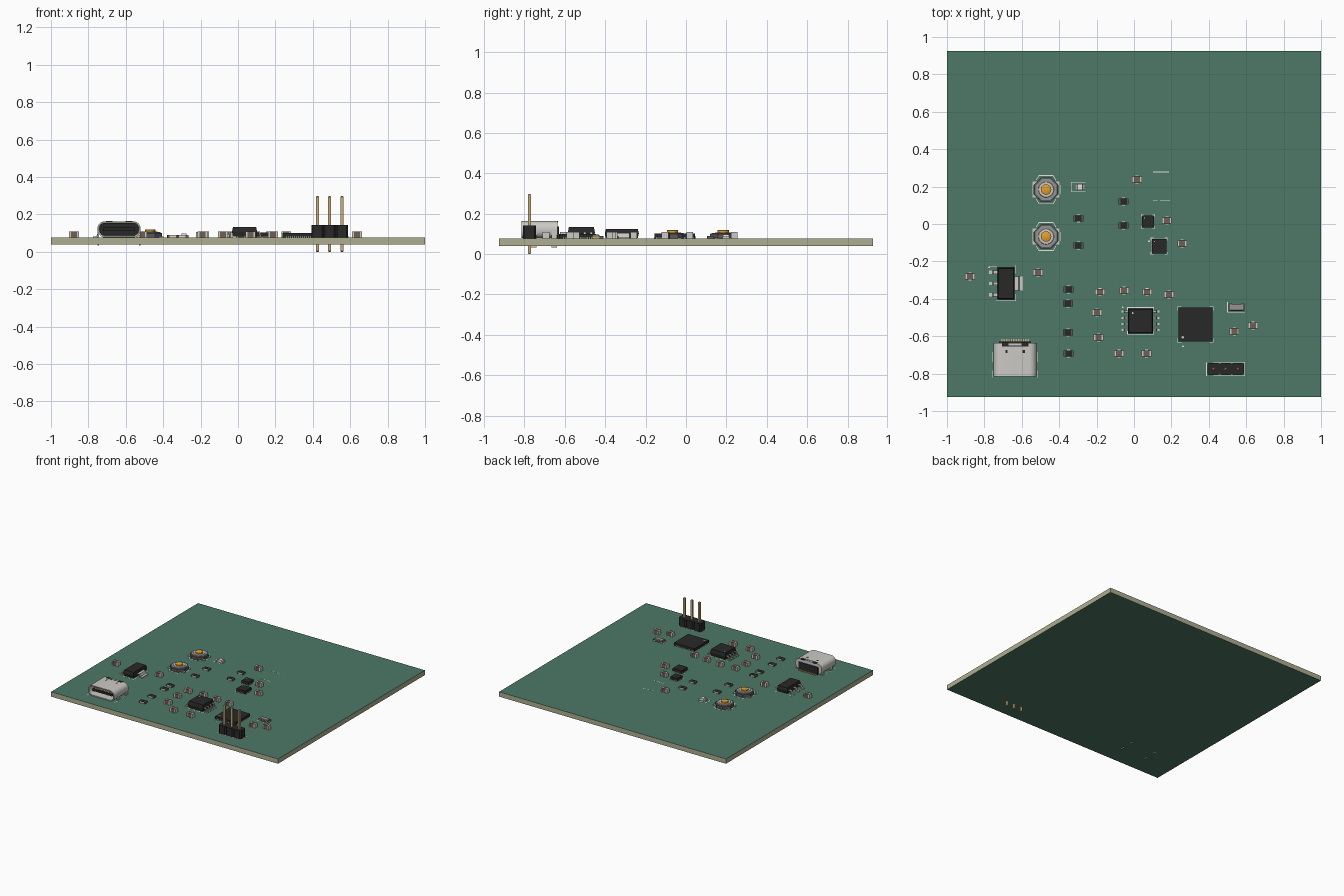
import bpy, bmesh, math
from mathutils import Vector

if "Cube" in bpy.data.objects:
    bpy.data.objects.remove(bpy.data.objects["Cube"])

COL = dict(mask=(.075, .19, .135), edge=(.42, .43, .28), black=(.022, .022, .022), metal=(.6, .59, .56),
           brown=(.17, .11, .085), gold=(.56, .42, .19), orange=(.75, .35, .03), silk=(.8, .8, .76),
           dark=(.1, .1, .1), steel=(.3, .3, .3), cream=(.75, .7, .6))
TOP, BOT = .077, .039   # board faces
MATS = {}


def material(name):
    if name not in MATS:
        MATS[name] = bpy.data.materials.new(name)
        MATS[name].diffuse_color = (*COL[name], 1)
    return MATS[name]


class Part:
    """Collects lofted solids in one mesh, local origin on the board top."""
    def __init__(self, name, x=0, y=0, z=TOP):
        self.bm, self.mats, self.name, self.loc = bmesh.new(), [], name, (x, y, z)

    def loft(self, rings, mat):
        if mat not in self.mats:
            self.mats.append(mat)
        vs = [[self.bm.verts.new(p) for p in r] for r in rings]
        n = len(vs[0])
        faces = [self.bm.faces.new(vs[0]), self.bm.faces.new(vs[-1])]
        for a, b in zip(vs, vs[1:]):
            faces += [self.bm.faces.new((a[i], a[(i + 1) % n], b[(i + 1) % n], b[i])) for i in range(n)]
        for f in faces:
            f.material_index = self.mats.index(mat)
        bmesh.ops.recalc_face_normals(self.bm, faces=faces)
        return faces

    def blocks(self, levels, mat, x=0, y=0):      # levels: (z, half x, half y)
        return self.loft([[(x - a, y - b, z), (x + a, y - b, z), (x + a, y + b, z), (x - a, y + b, z)]
                          for z, a, b in levels], mat)

    def box(self, x, y, z0, z1, hx, hy, mat):
        return self.blocks([(z0, hx, hy), (z1, hx, hy)], mat, x, y)

    def turned(self, levels, mat, n=24, x=0, y=0, turn=0):   # levels: (z, radius)
        self.loft([[(x + r * math.cos(turn + i * math.tau / n), y + r * math.sin(turn + i * math.tau / n), z)
                    for i in range(n)] for z, r in levels], mat)

    def strip(self, profile, y0, y1, mat):        # xz profile pushed along y
        self.loft([[(x, y, z) for x, z in profile] for y in (y0, y1)], mat)

    def line(self, pts, mat='silk', w=.0018):
        for p, q in zip(pts, pts[1:]):
            p, q = Vector(p), Vector(q)
            d = (q - p).normalized() * w
            s = Vector((-d.y, d.x))
            c = [p - d - s, q + d - s, q + d + s, p - d + s]
            self.loft([[(v.x, v.y, z) for v in c] for z in (0, .0006)], mat)

    def done(self, smooth=False):
        me = bpy.data.meshes.new(self.name)
        self.bm.to_mesh(me)
        self.bm.free()
        for m in self.mats:
            me.materials.append(material(m))
        ob = bpy.data.objects.new(self.name, me)
        ob.location = self.loc
        bpy.context.collection.objects.link(ob)
        if smooth:
            bpy.ops.object.select_all(action='DESELECT')
            ob.select_set(True)
            bpy.context.view_layer.objects.active = ob
            bpy.ops.object.shade_smooth_by_angle(angle=math.radians(35))
        return ob


# board: masked faces, bare edges
p = Part('circuit_board', z=0)
p.mats.append('mask')
for f in p.box(0, 0, BOT, TOP, 1, .925, 'edge')[:2]:
    f.material_index = 0
p.done()
silk = Part('board_markings')


def passive(name, x, y, body, h):
    p = Part(name, x, y)
    p.box(0, 0, .001, h - .001, .0155, .0155, body)
    for s in (-1, 1):
        p.box(s * .0205, 0, 0, h, .0052, .0163, 'metal')
        silk.line([(x - .006, y + s * .0195), (x + .006, y + s * .0195)])
    p.done()


# chip capacitors, inductor and resistors
CAPS = [(.016, .238), (.176, .019), (.257, -.104), (-.513, -.259), (-.877, -.28), (-.182, -.364),
        (-.053, -.356), (.07, -.364), (.187, -.377), (-.19, -.607), (-.08, -.693), (.067, -.693),
        (.537, -.575), (.636, -.543)]
RES = [(-.056, .12), (-.056, -.008), (-.297, .03), (-.297, -.115), (-.35, -.35), (-.353, -.425),
       (-.353, -.58), (-.35, -.693)]
for i, (x, y) in enumerate(CAPS):
    passive(f'capacitor_{i + 1}', x, y, 'brown', .032)
passive('inductor', -.198, -.473, 'brown', .028)
for i, (x, y) in enumerate(RES):
    p = Part(f'resistor_{i + 1}', x, y)
    p.box(0, 0, .001, .0125, .024, .016, 'cream')
    p.box(0, 0, .0125, .0135, .0175, .016, 'black')
    for s in (-1, 1):
        p.box(s * .0217, 0, 0, .0133, .0042, .0163, 'dark')
        silk.line([(x - .006, y + s * .0195), (x + .006, y + s * .0195)])
    p.done()

# indicator light
p = Part('indicator_led', -.289, .198)
p.box(0, 0, .001, .008, .026, .016, 'cream')
p.blocks([(.008, .016, .016), (.021, .013, .016)], 'silk')
for s in (-1, 1):
    p.box(s * .022, 0, 0, .0095, .0045, .0165, 'metal')
p.done()
silk.line([(-.262, .224), (-.335, .224), (-.335, .172), (-.262, .172)])

# push buttons
OCT = math.pi / 8
for i, y in enumerate((.184, -.067)):
    p = Part(f'push_button_{i + 1}', -.47, y)
    p.turned([(.001, .07), (.022, .07), (.024, .067)], 'dark', 8, turn=OCT)
    p.turned([(.024, .06), (.028, .06)], 'steel', 8, turn=OCT)
    p.turned([(.028, .042), (.031, .04)], 'metal', 24)
    p.turned([(.028, .028), (.041, .028), (.043, .025)], 'orange', 24)
    for sx in (-1, 1):
        for sy in (-1, 1):
            p.box(sx * .06, sy * .034, 0, .006, .013, .009, 'metal')
    p.done(True)
    for s in (-1, 1):
        silk.line([(-.47 - .052, y + s * .052), (-.47 - .038, y + s * .075), (-.47 + .038, y + s * .075),
                   (-.47 + .052, y + s * .052)])
        silk.line([(-.47 + s * .074, y - .022), (-.47 + s * .074, y + .022)])


def gull(p, side, xb, xt, ze, yc, hw):
    """Bent lead from body edge xb down to toe xt."""
    t, k = .0065, xb + (xt - xb) * .45
    prof = [(xb - .004, ze + t), (k, ze + t), (k + t, t), (xt, t), (xt, 0), (k, 0), (k - t, ze), (xb - .004, ze)]
    p.strip([(side * x, z) for x, z in prof], yc - hw, yc + hw, 'metal')


# voltage regulator: three leads and a wide tab
p = Part('voltage_regulator', -.684, -.318)
p.blocks([(.002, .041, .079), (.025, .046, .0845), (.047, .041, .079)], 'black')
for k in (-1, 0, 1):
    gull(p, -1, .046, .091, .02, k * .0593, .009)
gull(p, 1, .046, .091, .02, 0, .0385)
p.done()
silk.line([(-.636, -.222), (-.633, -.225), (-.633, -.262)])
silk.line([(-.77, -.226), (-.735, -.226)])
silk.line([(-.735, -.411), (-.633, -.411), (-.633, -.375)])

# eight lead memory chip
p = Part('memory_chip', .035, -.518)
p.blocks([(.004, .062, .062), (.03, .067, .067), (.056, .062, .062)], 'black')
for s in (-1, 1):
    for k in range(4):
        gull(p, s, .067, .102, .026, (k - 1.5) * .0328, .0053)
    silk.line([(.035 - .07, -.518 + s * .057), (.035 - .07, -.518 + s * .0715), (.035 + .07, -.518 + s * .0715),
               (.035 + .07, -.518 + s * .057)])
p.turned([(.056, .005), (.0565, .005)], 'metal', 16, -.042, .042)
p.done()


def flat_chip(name, x, y, h, height, pins, dot):
    p = Part(name, x, y)
    p.box(0, 0, .001, height, h, h, 'black')
    pitch = 2 * h * .82 / pins
    for k in range(pins):      # edge contacts on all four sides
        o = (k - (pins - 1) / 2) * pitch
        for s in (-1, 1):
            p.box(s * (h - .005), o, 0, .005, .0055, pitch * .28, 'metal')
            p.box(o, s * (h - .005), 0, .005, pitch * .28, .0055, 'metal')
    p.turned([(height, h * .07), (height + .0004, h * .07)], 'metal', 16, dot[0] * h, dot[1] * h)
    p.done()
    e, c = h + .004, h * .84
    for sx in (-1, 1):
        for sy in (-1, 1):
            silk.line([(x + sx * c, y + sy * e), (x + sx * e, y + sy * e), (x + sx * e, y + sy * c)])


# flat leadless chips
flat_chip('controller_chip', .329, -.537, .091, .023, 14, (-.75, -.75))
flat_chip('sensor_chip_large', .134, -.118, .039, .026, 6, (-.65, .65))
flat_chip('sensor_chip_small', .075, .013, .0315, .025, 4, (-.6, .6))
for x, y in ((.262, -.652), (.08, -.09), (-.775, -.23), (-.06, -.445)):
    silk.loft([[(x - .006, y - .005, z), (x + .006, y - .005, z), (x, y + .006, z)] for z in (0, .0006)], 'silk')

# unpopulated chip outline
silk.line([(.104, .278), (.184, .278)])
silk.line([(.104, .127), (.125, .127)])
silk.line([(.14, .127), (.19, .127)])

# crystal
p = Part('crystal', .548, -.446)
p.box(0, 0, .001, .015, .041, .0195, 'dark')
p.blocks([(.015, .036, .0165), (.021, .034, .015)], 'steel')
for s in (-1, 1):
    p.box(s * .033, 0, 0, .009, .0085, .0198, 'gold')
p.done()
silk.line([(.5, -.42), (.5, -.472), (.592, -.472)])

# three pin header
p = Part('pin_header', .49, -.775)
for k in (-1, 0, 1):
    x, a, c = k * .0655, .0328, .009
    octagon = [(-a, -a + c), (-a + c, -a), (a - c, -a), (a, -a + c), (a, a - c), (a - c, a), (-a + c, a), (-a, a - c)]
    p.loft([[(x + u, v, z) for u, v in octagon] for z in (0, .0655)], 'black')
    p.blocks([(-.077, .004, .004), (-.073, .0083, .0083), (.217, .0083, .0083), (.221, .004, .004)], 'gold', x)
p.done()
silk.line([(.388, -.742), (.388, -.81)])
silk.line([(.426, -.739), (.592, -.739), (.592, -.811), (.426, -.811)])


def slot(hx, z0, z1, y, r):
    """Rounded slot outline in the xz plane."""
    cs = [(hx - r, z1 - r, 0), (r - hx, z1 - r, 90), (r - hx, z0 + r, 180), (hx - r, z0 + r, 270)]
    return [(cx + r * math.cos(math.radians(a + t)), y, cz + r * math.sin(math.radians(a + t)))
            for cx, cz, a in cs for t in range(0, 91, 15)]


# power and data socket: hollow rounded shell, tongue, rear block, legs
p = Part('port_shell', -.636, -.725)
p.loft([slot(.107, .01, .079, .06, .031), slot(.107, .01, .079, -.09, .031),
        slot(.115, .002, .086, -.09, .037), slot(.115, .002, .086, .09, .037)], 'metal')
for s in (-1, 1):
    for y in (-.03, .073):
        p.box(s * .111, y, -.044, .04, .004, .014, 'metal')
p.done(True)
p = Part('port_insert', -.636, -.725)
p.loft([slot(.1065, .0105, .0785, .04, .031), slot(.1065, .0105, .0785, .059, .031)], 'black')
p.box(0, -.015, .035, .053, .085, .06, 'black')
p.box(0, .085, .001, .06, .085, .012, 'black')
for s in (-1, 1):
    p.box(s * .053, .08, .08, .0868, .018, .0105, 'black')
    p.box(s * .046, .043, .08, .0866, .006, .009, 'black')
p.box(0, .072, .08, .0867, .071, .003, 'black')
for k in range(12):
    p.box((k - 5.5) * .0129, .1, 0, .006, .0035, .011, 'gold')
    for z in (.0345, .0525):
        p.box((k - 5.5) * .0129, -.03, z, z + .001, .003, .035, 'gold')
p.done()
for s in (-1, 1):
    silk.line([(-.636 + s * .121, -.818), (-.636 + s * .121, -.785)])
    silk.line([(-.636 + s * .121, -.735), (-.636 + s * .121, -.685)])
silk.done()

for m in bpy.data.materials:
    if m.users and not m.is_grease_pencil:
        m.use_nodes = True
        m.node_tree.nodes["Principled BSDF"].inputs["Base Color"].default_value = m.diffuse_color
